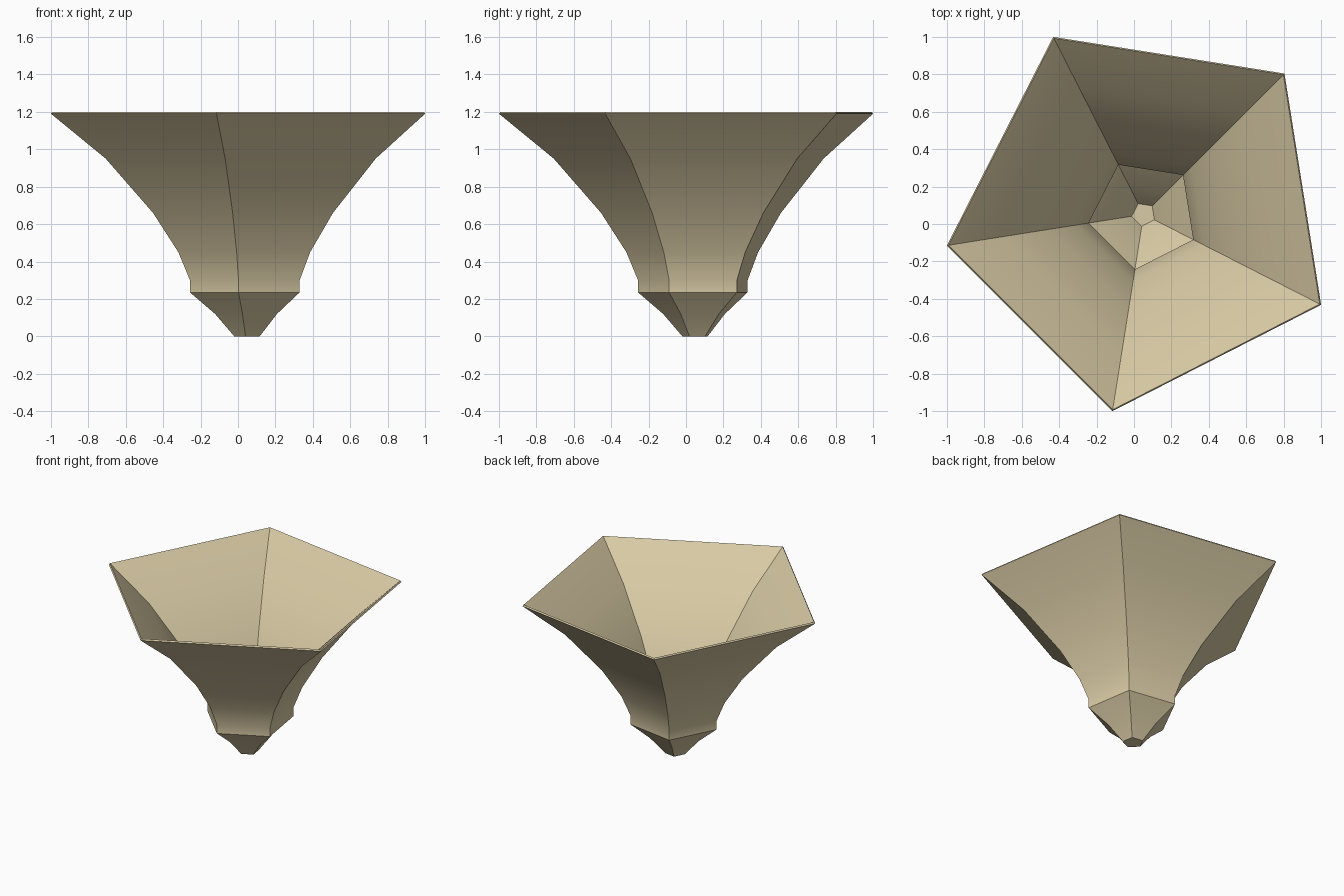
import bpy, bmesh, math

if "Cube" in bpy.data.objects:
    bpy.data.objects.remove(bpy.data.objects["Cube"])

SIDES = 5
TURN = math.radians(45)      # one corner points to +x +y
CENTRE = 0.0515              # axis offset that centres the bounding box

# outer corner radius and height, foot to rim
PROFILE = [(0.072, 0.0), (0.176, 0.12), (0.312, 0.235), (0.312, 0.30),
           (0.375, 0.45), (0.512, 0.66), (0.768, 0.95), (1.0645, 1.19)]


def ring(bm, r, z):
    return [bm.verts.new((CENTRE + r * math.cos(TURN + i * math.tau / SIDES),
                          CENTRE + r * math.sin(TURN + i * math.tau / SIDES), z))
            for i in range(SIDES)]


# flared five-sided shell with a closed foot
bm = bmesh.new()
rings = [ring(bm, r, z) for r, z in PROFILE]
bm.faces.new(rings[0][::-1])
for low, high in zip(rings, rings[1:]):
    for i in range(SIDES):
        j = (i + 1) % SIDES
        bm.faces.new((low[i], low[j], high[j], high[i]))

mesh = bpy.data.meshes.new("flared_bowl")
bm.to_mesh(mesh)
bm.free()
bowl = bpy.data.objects.new("flared_bowl", mesh)
bpy.context.collection.objects.link(bowl)

tan = bpy.data.materials.new("pale tan")
tan.diffuse_color = (0.70, 0.60, 0.38, 1)
tan.use_nodes = True
tan.node_tree.nodes["Principled BSDF"].inputs["Base Color"].default_value = tan.diffuse_color
mesh.materials.append(tan)

# thin wall, grown inwards
wall = bowl.modifiers.new("wall", "SOLIDIFY")
wall.thickness = 0.012
wall.offset = -1
wall.use_even_offset = True

# smooth along the flare, sharp at corners and the lower ridge
bpy.context.view_layer.objects.active = bowl
bowl.select_set(True)
bpy.ops.object.modifier_apply(modifier="wall")
bpy.ops.object.shade_smooth_by_angle(angle=math.radians(35))
